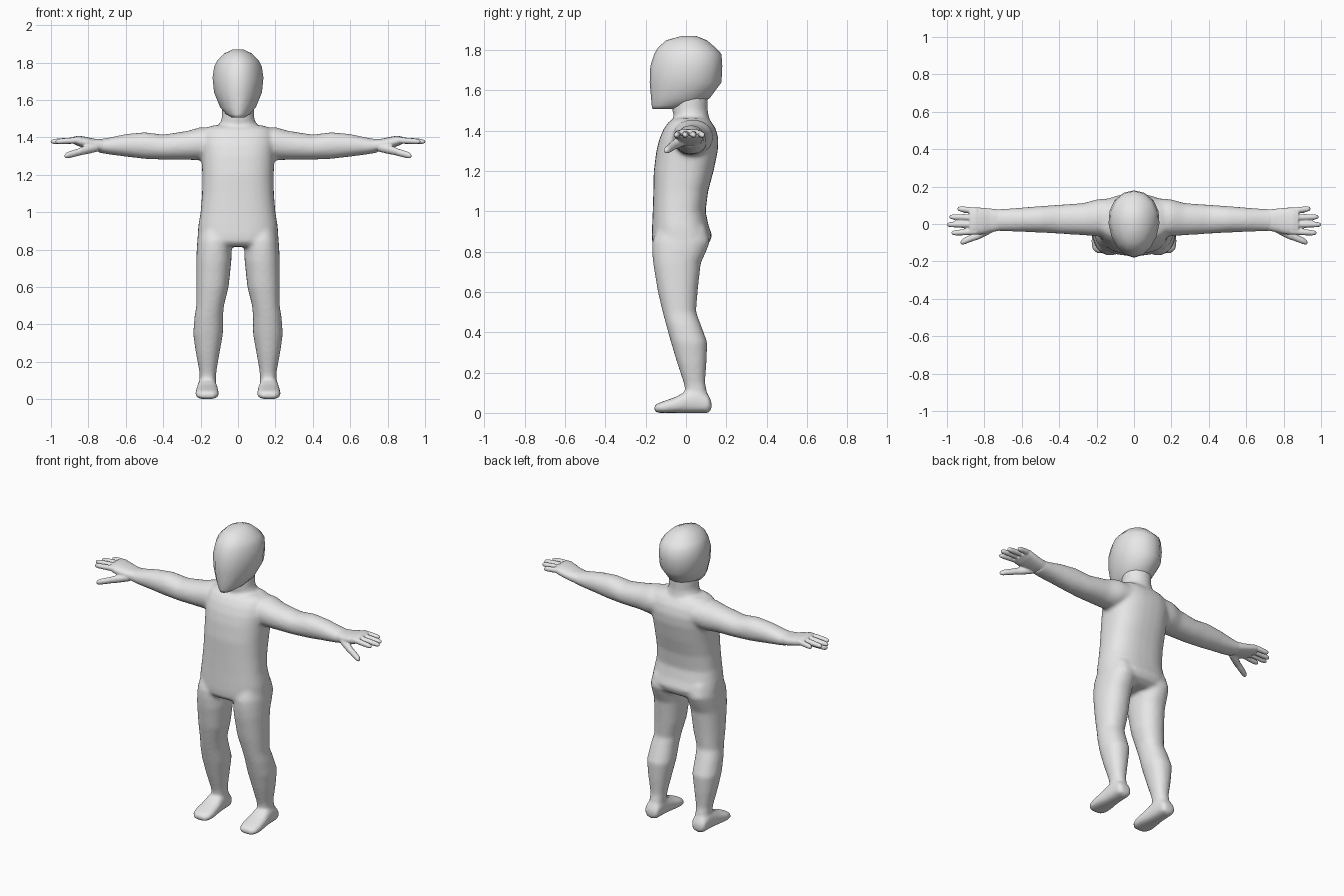
import bpy
import bmesh
import math

skin = bpy.data.materials.new("light_grey")
skin.diffuse_color = (0.8, 0.8, 0.8, 1)


def loft(bm, rings, axis="z", power=2.0, sides=24, sx=1, taper=0.0):
    """Skin closed rings: (station, low a, high a, low b, high b) along an axis."""
    loops = []
    for t, a0, a1, b0, b1 in rings:
        loop = []
        for i in range(sides):
            ang = 2 * math.pi * i / sides
            c, s = math.cos(ang), math.sin(ang)
            u = math.copysign(abs(c) ** (2 / power), c)
            v = math.copysign(abs(s) ** (2 / power), s)
            u *= 1 + taper * v * (1 - v * v * 0.3)
            a = (a0 + a1) / 2 + (a1 - a0) / 2 * u
            b = (b0 + b1) / 2 + (b1 - b0) / 2 * v
            x, y, z = {"x": (t, a, b), "y": (a, t, b), "z": (a, b, t)}[axis]
            loop.append(bm.verts.new((sx * x, y, z)))
        loops.append(loop)
    for lo, hi in zip(loops, loops[1:]):
        for i in range(sides):
            j = (i + 1) % sides
            bm.faces.new((lo[i], lo[j], hi[j], hi[i]))
    bm.faces.new(loops[0])
    bm.faces.new(loops[-1])


def finish(bm, name, voxel=None, smooth=0):
    bmesh.ops.recalc_face_normals(bm, faces=bm.faces[:])
    me = bpy.data.meshes.new(name)
    bm.to_mesh(me)
    bm.free()
    me.materials.append(skin)
    for p in me.polygons:
        p.use_smooth = True
    ob = bpy.data.objects.new(name, me)
    bpy.context.collection.objects.link(ob)
    if voxel:
        # fuse the overlapping parts into one soft skin
        r = ob.modifiers.new("fuse", "REMESH")
        r.mode = "VOXEL"
        r.voxel_size = voxel
        r.use_smooth_shade = True
        s = ob.modifiers.new("soften", "SMOOTH")
        s.factor = 0.5
        s.iterations = smooth
    return ob


body = bmesh.new()

# torso: (z, half width, front y, back y)
torso = [(0.815, 0.18, -0.14, 0.07), (0.84, 0.217, -0.167, 0.115),
         (0.88, 0.216, -0.17, 0.13), (0.93, 0.212, -0.168, 0.112),
         (1.0, 0.2, -0.165, 0.097), (1.1, 0.192, -0.162, 0.11),
         (1.2, 0.191, -0.16, 0.137), (1.3, 0.195, -0.147, 0.158),
         (1.36, 0.2, -0.132, 0.161), (1.41, 0.195, -0.11, 0.148),
         (1.445, 0.18, -0.085, 0.125), (1.463, 0.14, -0.055, 0.1)]
loft(body, [(z, -w, w, f, b) for z, w, f, b in torso], power=2.5, sides=32)

# neck
neck = [(1.4, 0.14, -0.08, 0.13), (1.46, 0.105, -0.058, 0.115),
        (1.5, 0.087, -0.068, 0.108), (1.6, 0.085, -0.06, 0.11)]
loft(body, [(z, -w, w, f, b) for z, w, f, b in neck])

leg = [(0.92, 0.06, 0.2, -0.14, 0.1), (0.85, 0.035, 0.218, -0.167, 0.12),
       (0.8, 0.034, 0.221, -0.168, 0.1), (0.74, 0.035, 0.223, -0.163, 0.073),
       (0.6, 0.05, 0.224, -0.14, 0.058), (0.5, 0.075, 0.223, -0.116, 0.05),
       (0.44, 0.08, 0.233, -0.1, 0.073), (0.35, 0.08, 0.24, -0.075, 0.106),
       (0.25, 0.098, 0.226, -0.045, 0.102), (0.15, 0.115, 0.207, -0.012, 0.095),
       (0.1, 0.118, 0.205, -0.002, 0.105), (0.05, 0.12, 0.21, 0.0, 0.11)]
foot = [(0.127, 0.135, 0.195, 0.015, 0.055), (0.11, 0.118, 0.212, 0, 0.09),
        (0.06, 0.114, 0.216, 0, 0.115), (0.0, 0.11, 0.22, 0, 0.108),
        (-0.05, 0.104, 0.226, 0, 0.08), (-0.1, 0.1, 0.23, 0, 0.062),
        (-0.14, 0.108, 0.222, 0, 0.048), (-0.157, 0.13, 0.2, 0.005, 0.035)]
arm = [(0.1, -0.07, 0.14, 1.29, 1.45), (0.2, -0.066, 0.132, 1.278, 1.455),
       (0.27, -0.06, 0.112, 1.28, 1.435), (0.4, -0.052, 0.103, 1.281, 1.415),
       (0.5, -0.046, 0.096, 1.285, 1.428), (0.6, -0.042, 0.088, 1.297, 1.418),
       (0.7, -0.039, 0.081, 1.31, 1.397), (0.75, -0.037, 0.079, 1.32, 1.39)]
for sx in (1, -1):
    loft(body, leg, "z", 2.2, sx=sx)
    loft(body, foot, "y", 2.6, sx=sx)
    loft(body, arm, "x", 2.1, sx=sx)
finish(body, "body", 0.011, 7)

# hands with four fingers and a thumb
palm = [(0.71, -0.034, 0.076, 1.318, 1.39), (0.77, -0.045, 0.083, 1.33, 1.393),
        (0.81, -0.055, 0.087, 1.34, 1.402), (0.85, -0.058, 0.089, 1.352, 1.409),
        (0.88, -0.055, 0.085, 1.366, 1.404)]
# base y, tip y, tip x
fingers = [(-0.04, -0.048, 0.976), (-0.003, -0.003, 1.002),
           (0.034, 0.038, 0.987), (0.07, 0.082, 0.944)]


def digit(bm, base, tip, r, sx):
    """A rounded finger running outward from base to tip."""
    rings = []
    for f, k in ((0, 1), (0.5, 1), (0.8, 0.92), (0.93, 0.75), (1, 0.35)):
        x, y, z = (p + (q - p) * f for p, q in zip(base, tip))
        rings.append((x, y - r * k, y + r * k, z - r * k, z + r * k))
    loft(bm, rings, "x", sides=12, sx=sx)


for sx, name in ((1, "hand_left"), (-1, "hand_right")):
    hand = bmesh.new()
    loft(hand, palm, "x", 2.4, sx=sx)
    for y0, y1, tip_x in fingers:
        digit(hand, (0.84, y0, 1.386), (tip_x, y1, 1.377), 0.0165, sx)
    digit(hand, (0.75, -0.018, 1.348), (0.86, -0.075, 1.322), 0.024, sx)
    digit(hand, (0.81, -0.05, 1.333), (0.928, -0.1, 1.3), 0.02, sx)
    finish(hand, name, 0.005, 3)

# head: egg-shaped rings narrowing toward the chin
head = bmesh.new()
skull = [(1.507, 0.035, -0.165, -0.06), (1.525, 0.065, -0.17, 0.05),
         (1.56, 0.095, -0.173, 0.117), (1.64, 0.128, -0.18, 0.176),
         (1.72, 0.136, -0.177, 0.18), (1.78, 0.127, -0.158, 0.176),
         (1.81, 0.112, -0.14, 0.148), (1.848, 0.075, -0.1, 0.105),
         (1.87, 0.03, -0.02, 0.05)]
loft(head, [(z, -w, w, f, b) for z, w, f, b in skull], sides=16, taper=0.12)
finish(head, "head")
